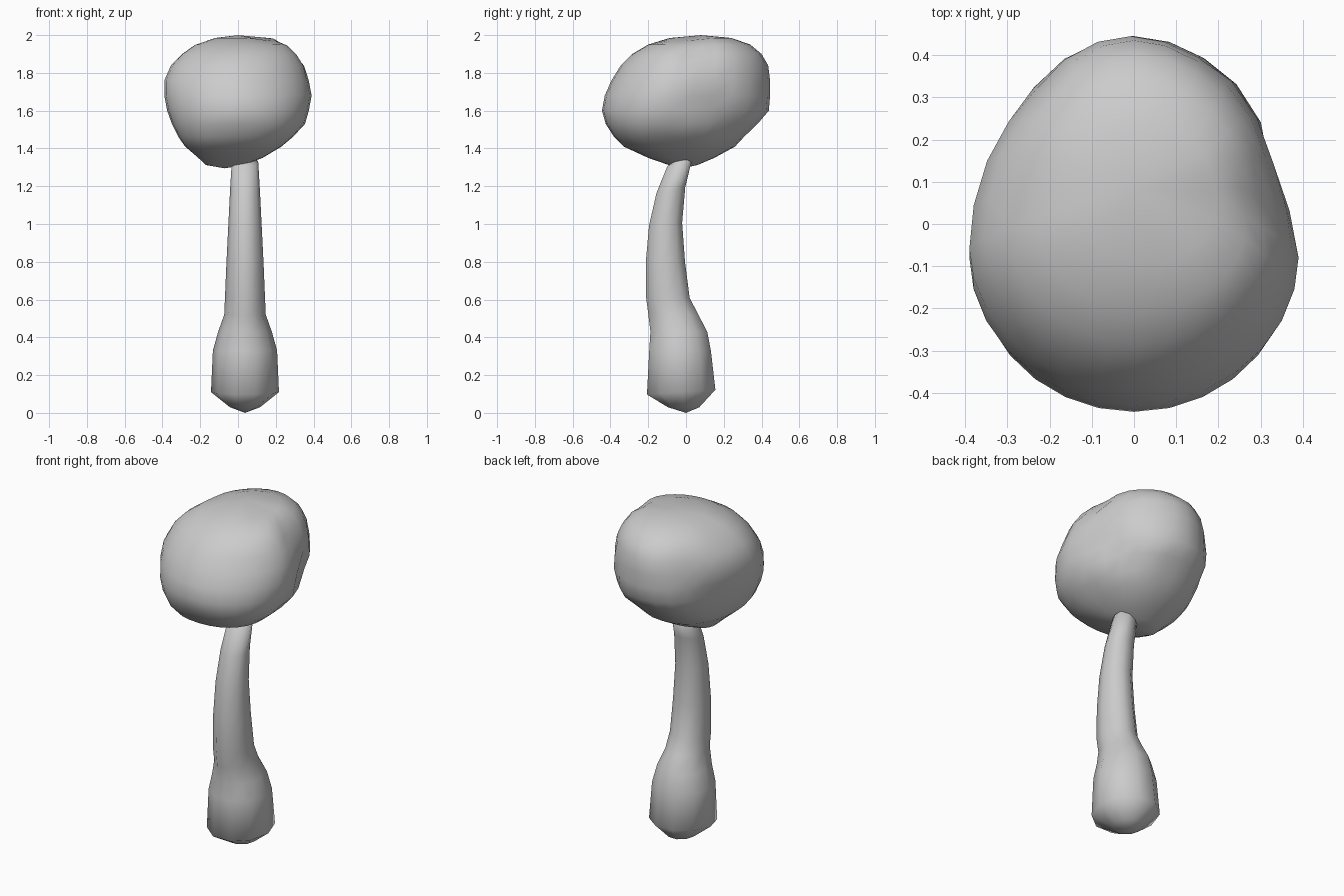
import bpy, bmesh
from math import sin, cos, pi, exp, copysign
from mathutils import Vector


def loft(name, rings, bottom, top, shape=None):
    """Skin rings of points, closed by a fan at each end."""
    bm = bmesh.new()
    loops = [[bm.verts.new(p) for p in r] for r in rings]
    n = len(loops[0])
    for a, b in zip(loops, loops[1:]):
        for i in range(n):
            j = (i + 1) % n
            bm.faces.new((a[i], a[j], b[j], b[i]))
    lo, hi = bm.verts.new(bottom), bm.verts.new(top)
    for i in range(n):
        j = (i + 1) % n
        bm.faces.new((lo, loops[0][j], loops[0][i]))
        bm.faces.new((hi, loops[-1][i], loops[-1][j]))
    if shape:
        for v in bm.verts:
            v.co = shape(v.co)
    for f in bm.faces:
        f.smooth = True
    bmesh.ops.recalc_face_normals(bm, faces=bm.faces)
    me = bpy.data.meshes.new(name)
    bm.to_mesh(me)
    bm.free()
    ob = bpy.data.objects.new(name, me)
    bpy.context.collection.objects.link(ob)
    return ob


def ring(z, x0, x1, y0, y1, mid, n, tilt=0.0, square=2.0):
    """Egg-shaped ring: widest at mid between y0 and y1; square > 2 fills corners."""
    cx, rx = (x0 + x1) / 2, (x1 - x0) / 2
    cy = y0 + (y1 - y0) * mid
    pts = []
    for i in range(n):
        a = 2 * pi * i / n
        c, s = (copysign(abs(t) ** (2 / square), t) for t in (cos(a), sin(a)))
        y = (y1 - cy if s > 0 else cy - y0) * s
        pts.append((cx + rx * c, cy + y, z + tilt * y))
    return pts


# Trunk: swollen foot, slender bent neck (z, half width, y front, y back, tilt)
trunk = [
    (0.03, 0.08, -0.10, 0.075, 0.0),
    (0.11, 0.18, -0.216, 0.165, 0.07),
    (0.33, 0.17, -0.203, 0.140, 0.0),
    (0.43, 0.142, -0.196, 0.12, 0.0),
    (0.52, 0.11, -0.206, 0.072, 0.0),
    (0.61, 0.106, -0.217, 0.025, 0.0),
    (0.80, 0.098, -0.218, 0.0, 0.0),
    (1.00, 0.088, -0.20, -0.016, 0.08),
    (1.18, 0.079, -0.160, 0.0, 0.2),
    (1.33, 0.070, -0.102, 0.038, 0.35),
]
cx = 0.037
loft("trunk",
     [ring(z, cx - w, cx + w, y0, y1, 0.5, 10, t) for z, w, y0, y1, t in trunk],
     (cx, 0.0, 0.0), (cx, -0.02, 1.36))

# Foliage: lumpy egg (z, x left, x right, y front, y back, squareness)
crown = [
    (1.312, -0.17, 0.03, -0.09, 0.06, 2.0),
    (1.35, -0.21, 0.13, -0.20, 0.15, 2.2),
    (1.41, -0.28, 0.23, -0.33, 0.26, 2.3),
    (1.46, -0.315, 0.29, -0.38, 0.31, 2.3),
    (1.53, -0.35, 0.355, -0.425, 0.39, 2.15),
    (1.60, -0.375, 0.375, -0.445, 0.44, 2.0),
    (1.68, -0.39, 0.39, -0.43, 0.445, 1.95),
    (1.76, -0.39, 0.375, -0.395, 0.445, 1.9),
    (1.84, -0.355, 0.355, -0.345, 0.435, 1.9),
    (1.90, -0.30, 0.32, -0.285, 0.40, 2.0),
    (1.95, -0.23, 0.275, -0.20, 0.34, 2.0),
    (1.985, -0.12, 0.20, -0.09, 0.24, 2.0),
]
# Hollows (positive) and lumps (negative): centre, radius, depth
dents = [
    ((0.35, 0.12, 1.64), 0.09, 0.04),
    ((0.27, 0.25, 1.52), 0.09, 0.04),
    ((0.28, 0.06, 1.88), 0.09, 0.04),
    ((0.14, 0.00, 1.99), 0.08, 0.02),
    ((0.23, 0.30, 1.76), 0.09, -0.012),
    ((-0.30, 0.20, 1.62), 0.10, 0.025),
    ((-0.22, 0.30, 1.80), 0.09, 0.02),
    ((0.05, 0.36, 1.52), 0.08, 0.015),
    ((-0.28, 0.08, 1.90), 0.08, 0.012),
]
centre = Vector((0, 0, 1.65))


def lumpy(co):
    push = sum(d * exp(-((co - Vector(c)).length / r) ** 2) for c, r, d in dents)
    return co + (centre - co).normalized() * push


loft("foliage",
     [ring(z, x0, x1, y0, y1, 0.40, 28, 0.0, q) for z, x0, x1, y0, y1, q in crown],
     (-0.07, -0.02, 1.295), (0.0, 0.08, 2.0), lumpy)
